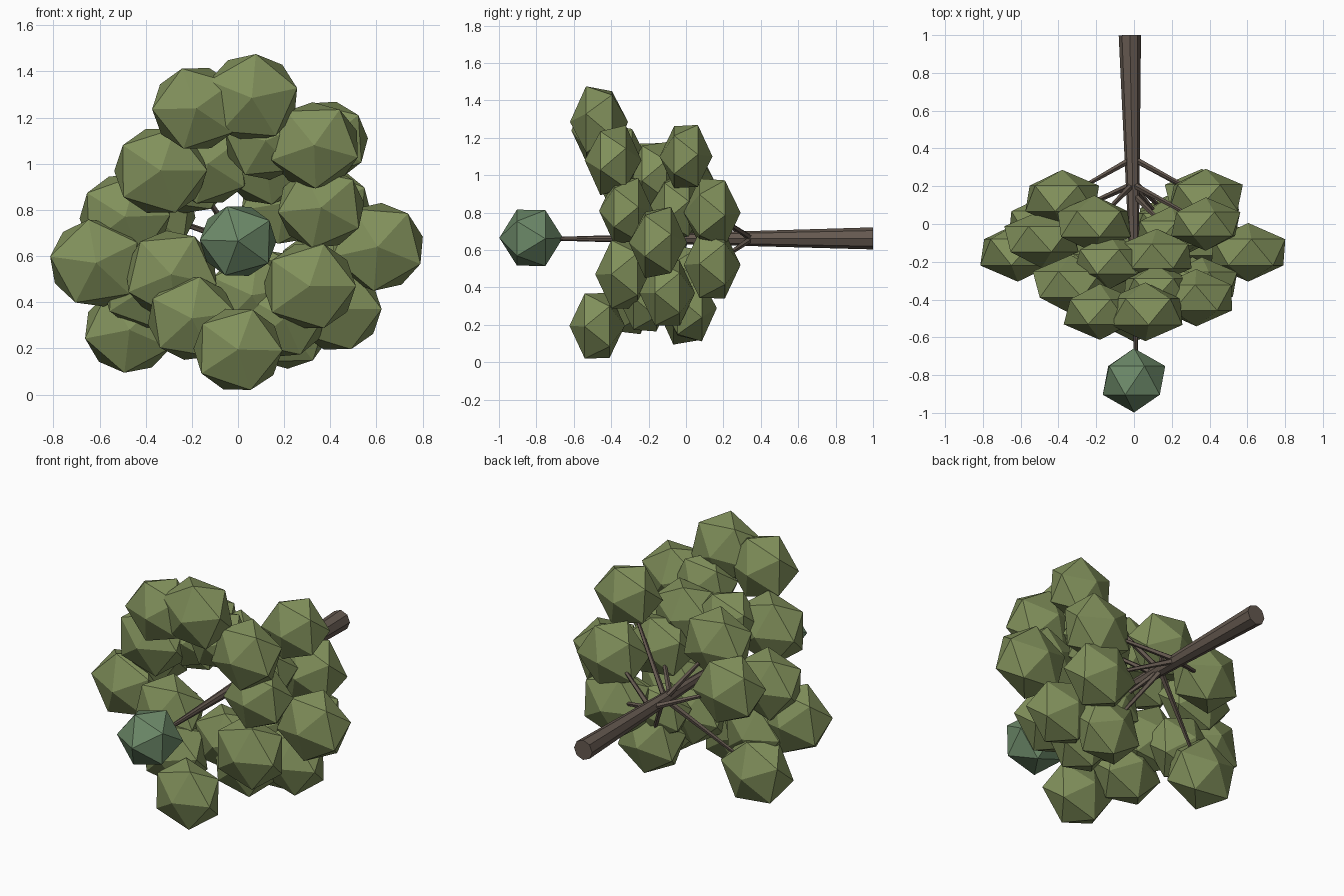
import bpy, random
from math import pi
from mathutils import Vector, Matrix

random.seed(4)


def material(name, rgb):
    m = bpy.data.materials.new(name)
    m.diffuse_color = (*rgb, 1)
    return m


BARK = material("bark", (0.13, 0.10, 0.08))
LEAF = material("leaf", (0.22, 0.28, 0.105))
TIP = material("tip_leaf", (0.15, 0.25, 0.14))


def limb(name, a, b, r1, r2, sides):
    a, b = Vector(a), Vector(b)
    bpy.ops.mesh.primitive_cone_add(vertices=sides, radius1=r1, radius2=r2, depth=(b - a).length,
                                    location=(a + b) / 2,
                                    rotation=(b - a).to_track_quat('Z', 'Y').to_euler())
    ob = bpy.context.object
    ob.name = name
    ob.data.materials.append(BARK)


def clump(name, pos, r, depth, mat, spin):
    # faceted ball with its pole along y, flattened along the trunk
    bpy.ops.mesh.primitive_ico_sphere_add(subdivisions=1, radius=1)
    ob = bpy.context.object
    ob.name = name
    ob.data.transform(Matrix.Translation(pos) @ Matrix.Diagonal((r, depth, r * 0.95, 1))
                      @ Matrix.Rotation(pi / 2, 4, 'X') @ Matrix.Rotation(spin, 4, 'Z'))
    ob.data.materials.append(mat)


# trunk lying along y
BASE, END = Vector((-0.022, 1, 0.662)), Vector((0.01, -0.70, 0.66))
limb("trunk", BASE, END, 0.059, 0.01, 8)

# foliage clumps: x, y, z, radius
CLUMPS = [
    # front ring
    (0.06, -0.465, 1.285, .225), (-0.18, -0.465, 1.24, .215), (0.0, -0.475, 0.195, .215),
    (0.33, -0.39, 1.08, .22), (0.12, -0.35, 1.1, .2),
    # second ring
    (-0.335, -0.32, 0.97, .225), (0.36, -0.32, 0.81, .21), (0.31, -0.33, 0.47, .225),
    (-0.29, -0.23, 0.52, .225), (-0.20, -0.31, 0.33, .215),
    # middle rings
    (0.605, -0.15, 0.64, .225), (-0.615, -0.15, 0.57, .225), (0.12, -0.17, 1.0, .21),
    (-0.13, -0.2, 1.0, .21), (0.20, -0.22, 0.33, .2), (0.2, -0.05, 0.83, .21),
    (0.06, -0.18, 0.43, .21), (-0.49, -0.08, 0.77, .22), (0.43, -0.1, 0.37, .215),
    (-0.4, -0.1, 0.46, .21),
    # back rings
    (0.38, 0.0, 1.1, .205), (-0.21, 0.0, 0.97, .22), (-0.47, 0.0, 0.28, .22),
    (0.21, 0.02, 0.29, .21), (-0.38, 0.135, 0.79, .22), (0.38, 0.14, 0.8, .22),
    (0.36, 0.14, 0.52, .22), (0.16, 0.0, 0.47, .18),
]
for i, (x, y, z, r) in enumerate(CLUMPS):
    p = Vector((x, y, z))
    clump(f"foliage_{i}", p, r, r * 0.69, LEAF, random.uniform(0, 2 * pi))
    # branch running from the trunk out into the rear clumps
    if y > -0.06:
        a = BASE.lerp(END, (1 - (y + 0.21)) / 1.7)
        limb(f"branch_{i}", a, a.lerp(p, 0.85), 0.017, 0.009, 5)

# treetop
clump("treetop", Vector((0, -0.828, 0.665)), 0.185, 0.17, TIP, 0.6)
